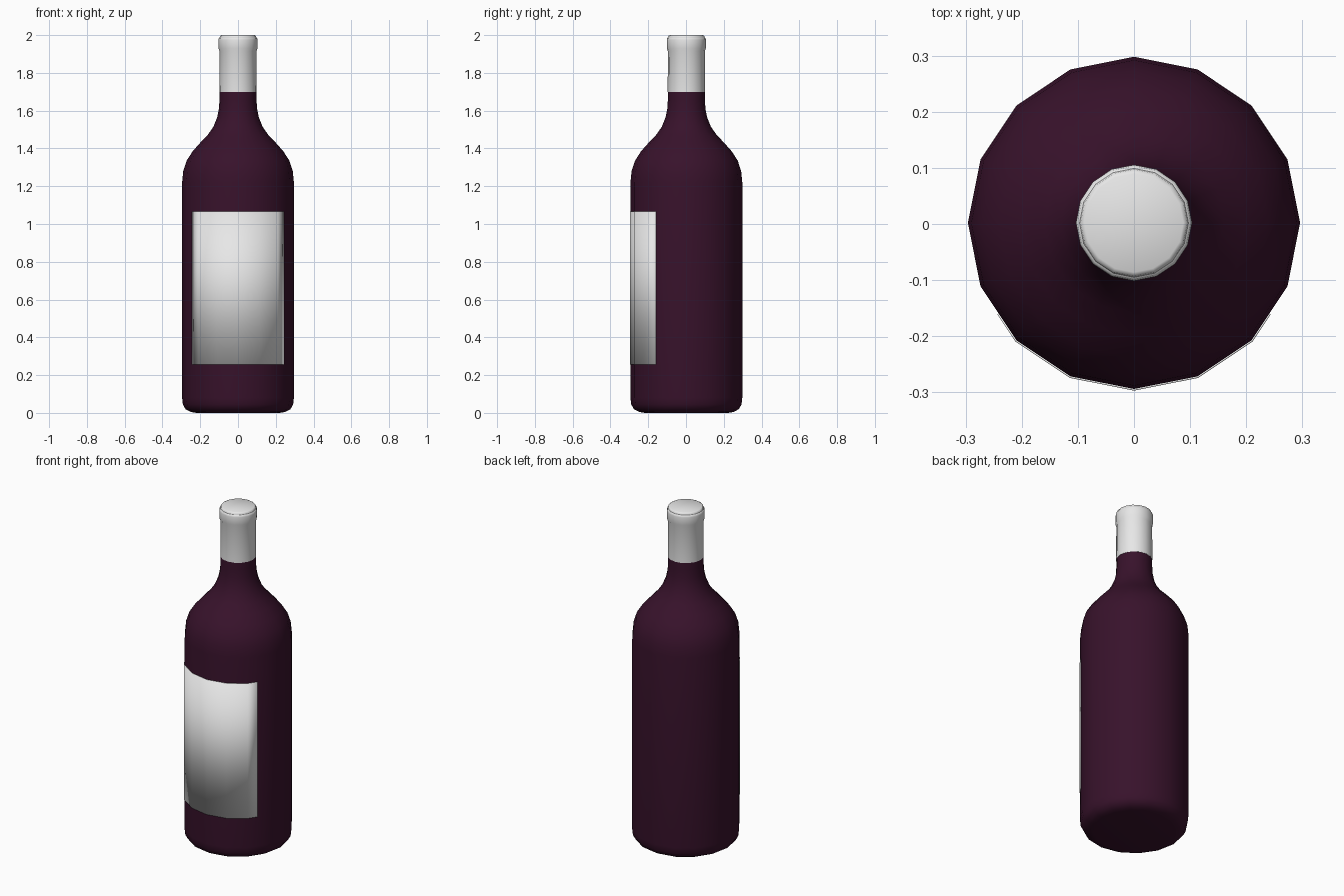
import bpy, bmesh, math

if "Cube" in bpy.data.objects:
    bpy.data.objects.remove(bpy.data.objects["Cube"])

SIDES = 16
CENTRE_Y = 0.002


def material(name, rgb):
    mat = bpy.data.materials.new(name)
    mat.use_nodes = True
    mat.diffuse_color = (*rgb, 1)
    bsdf = next(n for n in mat.node_tree.nodes if n.type == 'BSDF_PRINCIPLED')
    bsdf.inputs["Base Color"].default_value = (*rgb, 1)
    return mat


def finish(bm, name, mat):
    bmesh.ops.recalc_face_normals(bm, faces=bm.faces)
    mesh = bpy.data.meshes.new(name)
    bm.to_mesh(mesh)
    bm.free()
    mesh.materials.append(mat)
    obj = bpy.data.objects.new(name, mesh)
    obj.location.y = CENTRE_Y
    bpy.context.collection.objects.link(obj)
    bpy.ops.object.select_all(action='DESELECT')
    obj.select_set(True)
    bpy.context.view_layer.objects.active = obj
    bpy.ops.object.shade_smooth_by_angle(angle=math.radians(50))
    return obj


def lathe(name, profile, mat):
    """Revolve (radius, height) points into a capped solid."""
    bm = bmesh.new()
    angles = [math.tau * i / SIDES for i in range(SIDES)]
    rings = [[bm.verts.new((r * math.cos(a), r * math.sin(a), z)) for a in angles]
             for r, z in profile]
    for low, high in zip(rings, rings[1:]):
        for i in range(SIDES):
            j = (i + 1) % SIDES
            bm.faces.new((low[i], low[j], high[j], high[i]))
    bm.faces.new(rings[0])
    bm.faces.new(rings[-1])
    return finish(bm, name, mat)


glass = material("dark wine glass", (0.039, 0.006, 0.024))
white = material("white", (0.8, 0.8, 0.8))

# Bottle body with rounded base, shoulder and neck
lathe("bottle", [
    (0.22, 0), (0.25, 0.005), (0.278, 0.02), (0.292, 0.045), (0.296, 0.08),
    (0.296, 1.22), (0.29, 1.28), (0.272, 1.335), (0.24, 1.385), (0.20, 1.43),
    (0.16, 1.472), (0.13, 1.515), (0.11, 1.565), (0.101, 1.61), (0.098, 1.66),
    (0.097, 1.9)], glass)

# Foil sleeve with the rolled lip at the mouth
lathe("foil_cap", [
    (0.099, 1.70), (0.098, 1.915), (0.103, 1.93), (0.1035, 1.975),
    (0.101, 1.985), (0.097, 1.987), (0.095, 1.996), (0.088, 2.0)], white)

# Label wrapped around the front, following the flat sides of the body
LABEL_R = 0.299
step = math.tau / SIDES
front = [(LABEL_R * math.sin(i * step), -LABEL_R * math.cos(i * step))
         for i in range(-3, 4)]
for end, inner in ((0, 1), (-1, -2)):
    # the label stops halfway across its outermost sides
    front[end] = tuple((a + b) / 2 for a, b in zip(front[end], front[inner]))
bm = bmesh.new()
columns = [[bm.verts.new((x, y, z)) for z in (0.257, 1.067)] for x, y in front]
for a, b in zip(columns, columns[1:]):
    bm.faces.new((a[0], b[0], b[1], a[1]))
label = finish(bm, "label", white)
thickness = label.modifiers.new("thickness", 'SOLIDIFY')
thickness.thickness = 0.004
# inward, whichever way the sheet's normals were settled
outward = label.data.polygons[2].normal.y < 0
thickness.offset = -1 if outward else 1
